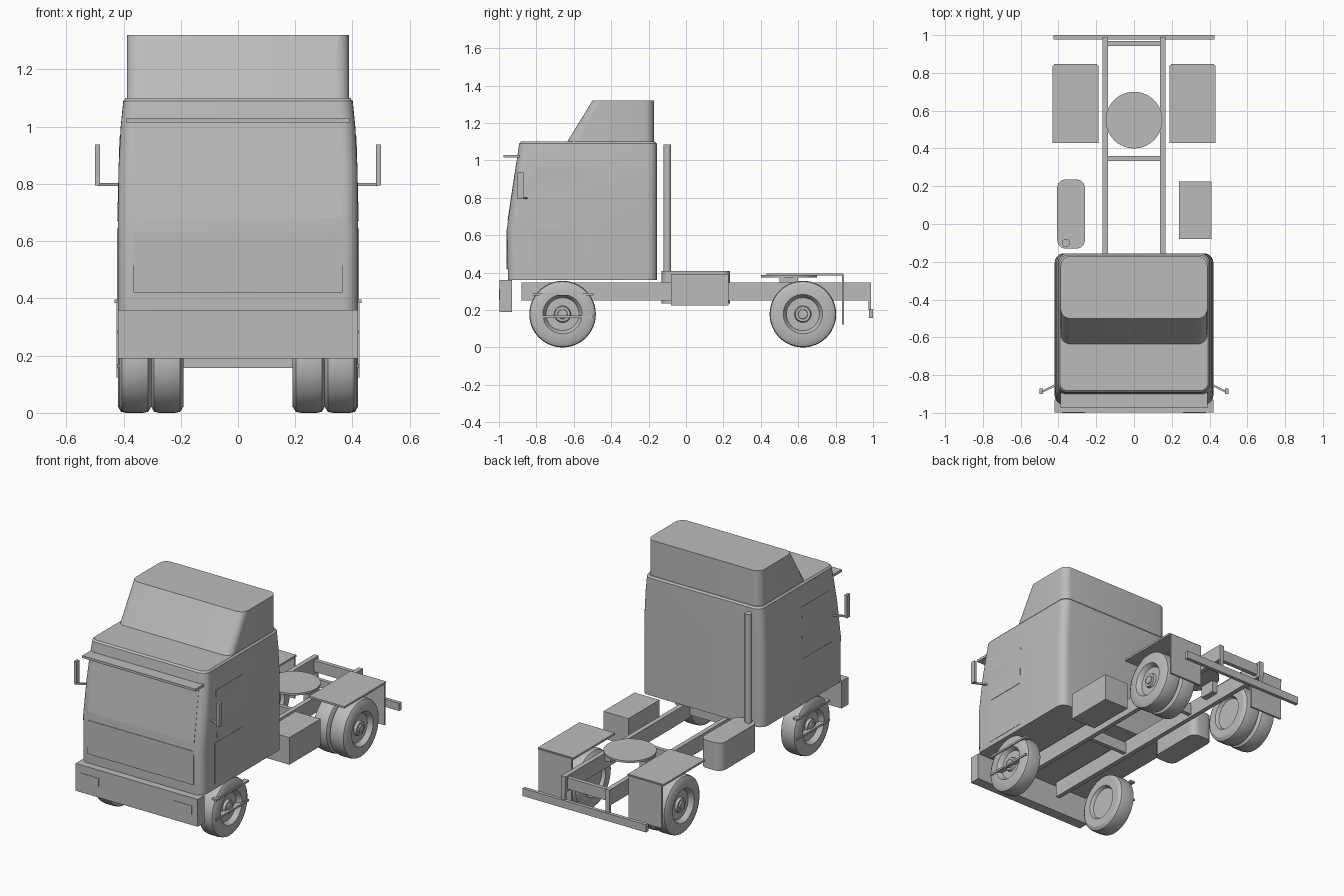
import bpy, bmesh, math
from mathutils import Vector

cube = bpy.data.objects.get("Cube")
if cube:
    bpy.data.objects.remove(cube)

grey = bpy.data.materials.new("plain_grey")
grey.use_nodes = True
grey.diffuse_color = (0.5, 0.5, 0.5, 1)
grey.node_tree.nodes["Principled BSDF"].inputs["Base Color"].default_value = (0.5, 0.5, 0.5, 1)


def finish(name, bm, smooth=False):
    bmesh.ops.recalc_face_normals(bm, faces=bm.faces)
    mesh = bpy.data.meshes.new(name)
    bm.to_mesh(mesh)
    bm.free()
    mesh.materials.append(grey)
    obj = bpy.data.objects.new(name, mesh)
    bpy.context.collection.objects.link(obj)
    if smooth:
        bpy.ops.object.select_all(action='DESELECT')
        obj.select_set(True)
        bpy.context.view_layer.objects.active = obj
        bpy.ops.object.shade_smooth_by_angle(angle=math.radians(32))
    return obj


def skin(name, rings, smooth=True):
    """Closed solid through matching rings of points."""
    bm = bmesh.new()
    loops = [[bm.verts.new(p) for p in ring] for ring in rings]
    n = len(loops[0])
    for a, b in zip(loops, loops[1:]):
        for i in range(n):
            j = (i + 1) % n
            bm.faces.new((a[i], a[j], b[j], b[i]))
    bm.faces.new(loops[0])
    bm.faces.new(loops[-1])
    return finish(name, bm, smooth)


def box(name, x, y, z):
    corners = lambda h: [(x[0], y[0], h), (x[1], y[0], h), (x[1], y[1], h), (x[0], y[1], h)]
    return skin(name, [corners(z[0]), corners(z[1])], False)


def mirrored_box(name, x, y, z):
    for side, s in (("left", 1), ("right", -1)):
        box(f"{side}_{name}", (s * x[0], s * x[1]), y, z)


def rounded_ring(z, x0, x1, y0, y1, r, steps=6):
    pts = []
    centres = [(x1 - r, y1 - r), (x0 + r, y1 - r), (x0 + r, y0 + r), (x1 - r, y0 + r)]
    for k, (cx, cy) in enumerate(centres):
        for i in range(steps + 1):
            a = math.pi / 2 * (k + i / steps)
            pts.append((cx + r * math.cos(a), cy + r * math.sin(a), z))
    return pts


def disc(name, x, y, z0, z1, r, n=40):
    turn = [2 * math.pi * i / n for i in range(n)]
    return skin(name, [[(x + r * math.cos(a), y + r * math.sin(a), z) for a in turn] for z in (z0, z1)])


def panel(name, corners, out):
    """Thin plate standing slightly proud of a surface."""
    out = Vector(out)
    return skin(name, [[Vector(c) - out for c in corners], [Vector(c) + out for c in corners]], False)


def wheel(name, s, x_in, y, n=48):
    # lathe profile: distance outward from the inner face, radius
    profile = [(0.02, 0.095), (0, 0.105), (0, 0.155), (0.012, 0.174), (0.03, 0.178), (0.085, 0.178),
               (0.103, 0.174), (0.114, 0.155), (0.114, 0.105), (0.108, 0.1), (0.085, 0.088),
               (0.085, 0.045), (0.1, 0.04), (0.1, 0.026), (0.108, 0.024)]
    rings = []
    for d, r in profile:
        rings.append([(s * (x_in + d), y + r * math.cos(2 * math.pi * i / n),
                       0.178 + r * math.sin(2 * math.pi * i / n)) for i in range(n)])
    return skin(name, rings)


# Cab: z, half width, front y, back y, corner radius
cab = [(0.36, 0.42, -0.952, -0.155, 0.05), (0.64, 0.42, -0.957, -0.155, 0.05),
       (0.85, 0.418, -0.927, -0.155, 0.05), (1.0, 0.41, -0.905, -0.155, 0.05),
       (1.09, 0.401, -0.892, -0.156, 0.05), (1.1, 0.392, -0.882, -0.165, 0.042)]
skin("cab", [rounded_ring(z, -w, w, f, b, r) for z, w, f, b, r in cab])

# Roof fairing
skin("roof_fairing", [rounded_ring(1.1, -0.388, 0.388, -0.635, -0.17, 0.05),
                      rounded_ring(1.32, -0.388, 0.388, -0.5, -0.17, 0.05)])

# Sun visor, windscreen and grille panel
box("sun_visor", (-0.39, 0.39), (-0.975, -0.89), (1.015, 1.03))
front_y = lambda z: -0.957 + 0.15 * max(z - 0.64, 0)
for name, z0, z1 in (("windscreen", 0.68, 0.99), ("grille_panel", 0.42, 0.63)):
    panel(name, [(-0.365, front_y(z0), z0), (0.365, front_y(z0), z0),
                 (0.365, front_y(z1), z1), (-0.365, front_y(z1), z1)], (0, -0.003, 0))

# Door panels and mirrors
for side, s in (("left", 1), ("right", -1)):
    for name, y0, y1, z0, z1, xt in (("door_window", -0.81, -0.545, 0.67, 0.965, 0.412),
                                     ("door_panel", -0.83, -0.545, 0.39, 0.645, 0.42)):
        panel(f"{side}_{name}", [(s * 0.42, y0, z0), (s * 0.42, y1, z0),
                                 (s * xt, y1, z1), (s * xt, y0, z1)], (s * 0.002, 0, 0))
    box(f"{side}_mirror", (s * 0.483, s * 0.5), (-0.9, -0.87), (0.795, 0.938))
    skin(f"{side}_mirror_arm", [[(s * x, y + dy, z) for dy, z in
                                 ((0, 0.793), (0.012, 0.793), (0.012, 0.803), (0, 0.803))]
                                for x, y in ((0.41, -0.856), (0.49, -0.896))], False)

# Bumper with lamps
box("front_bumper", (-0.42, 0.42), (-0.997, -0.93), (0.19, 0.36))
mirrored_box("bumper_lamp", (0.26, 0.38), (-1.0, -0.99), (0.255, 0.31))

# Chassis
mirrored_box("frame_rail", (0.138, 0.167), (-0.88, 0.99), (0.25, 0.348))
for i, y in enumerate((-0.25, 0.347, 0.956)):
    box(f"crossmember_{i + 1}", (-0.14, 0.14), (y - 0.013, y + 0.013), (0.265, 0.335))
box("rear_bar", (-0.425, 0.425), (0.978, 1.0), (0.157, 0.205))
mirrored_box("rear_bar_bracket", (0.14, 0.165), (0.975, 0.99), (0.2, 0.26))

# Coupling plate
disc("coupling_plate", 0, 0.55, 0.374, 0.386, 0.15)
mirrored_box("coupling_bracket", (0.1, 0.14), (0.5, 0.6), (0.3, 0.376))

# Rear mudguards and flaps
mirrored_box("rear_mudguard", (0.187, 0.432), (0.43, 0.84), (0.384, 0.396))
mirrored_box("mud_flap", (0.195, 0.424), (0.834, 0.846), (0.123, 0.39))

# Wheels and entry steps
for side, s in (("left", 1), ("right", -1)):
    wheel(f"{side}_front_wheel", s, 0.302, -0.66)
    wheel(f"{side}_rear_outer_wheel", s, 0.306, 0.625)
    wheel(f"{side}_rear_inner_wheel", s, 0.19, 0.625)
for name, z in (("upper_step", 0.278), ("lower_step", 0.158)):
    mirrored_box(name, (0.39, 0.422), (-0.815, -0.495), (z, z + 0.012))

# Side boxes and exhaust
box("battery_box", (0.238, 0.41), (-0.08, 0.226), (0.223, 0.392))
skin("fuel_tank", [rounded_ring(z, -0.407, -0.26, -0.13, 0.236, 0.045) for z in (0.235, 0.408)])
disc("exhaust_pipe", -0.36, -0.1, 0.4, 1.085, 0.021, 24)
